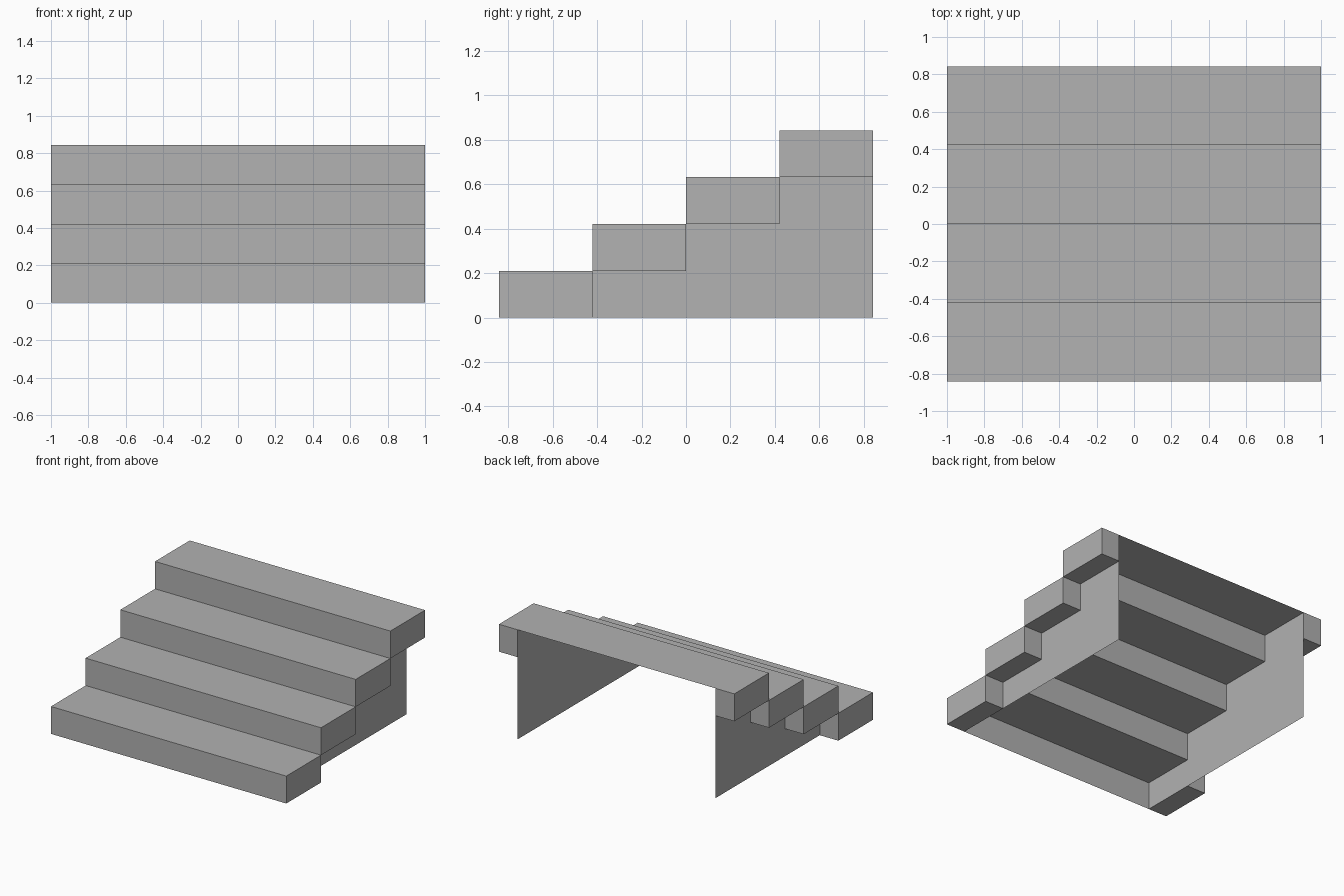
import bpy
import bmesh

cube = bpy.data.objects.get("Cube")
if cube:
    bpy.data.objects.remove(cube, do_unlink=True)

STEPS = 4
RISE = 2 / 9.5          # height of one step
RUN = 2 * RISE          # depth of one step
HALF = 1.0              # half width of the treads
WALL = 4 * RISE         # distance of the side walls from the centre
FRONT = -RUN * STEPS / 2
BACK = -FRONT

grey = bpy.data.materials.new("stone_grey")
grey.use_nodes = True
colour = (0.445, 0.445, 0.445, 1)
grey.diffuse_color = colour
grey.node_tree.nodes["Principled BSDF"].inputs["Base Color"].default_value = colour


def ribbon(bm, path, x0, x1):
    """Sweep a (y, z) path sideways from x0 to x1."""
    for (ya, za), (yb, zb) in zip(path, path[1:]):
        corners = [(x0, ya, za), (x1, ya, za), (x1, yb, zb), (x0, yb, zb)]
        bm.faces.new([bm.verts.new(c) for c in corners])


def panel(bm, outline, x):
    """Flat face across a closed (y, z) outline, facing +x."""
    bm.faces.new([bm.verts.new((x, y, z)) for y, z in outline])


def finish(bm, name, mirrored=False):
    bmesh.ops.remove_doubles(bm, verts=bm.verts, dist=0.0001)
    mesh = bpy.data.meshes.new(name)
    bm.to_mesh(mesh)
    bm.free()
    mesh.materials.append(grey)
    obj = bpy.data.objects.new(name, mesh)
    bpy.context.collection.objects.link(obj)
    if mirrored:
        mod = obj.modifiers.new("mirror", 'MIRROR')
        mod.use_mirror_merge = False


# Stair profile, from the front foot to the top back edge
profile = [(FRONT, 0)]
for i in range(STEPS):
    y, z = FRONT + i * RUN, (i + 1) * RISE
    profile += [(y, z), (y + RUN, z)]

# Treads and risers, a thin folded sheet open below and behind
bm = bmesh.new()
ribbon(bm, profile, -HALF, HALF)
finish(bm, "treads_and_risers")

# Side walls set in from the tread ends
bm = bmesh.new()
panel(bm, [(BACK, 0)] + profile[::-1], WALL)
finish(bm, "side_walls", mirrored=True)

# Overhanging tread ends: back, underside and end cap of each step
for i in range(STEPS):
    y0, z0 = FRONT + i * RUN, i * RISE
    y1, z1 = y0 + RUN, z0 + RISE
    bm = bmesh.new()
    ribbon(bm, [(y1, z1), (y1, z0), (y0, z0)], WALL, HALF)
    panel(bm, [(y0, z0), (y1, z0), (y1, z1), (y0, z1)], HALF)
    finish(bm, f"step_{i + 1}_overhangs", mirrored=True)
